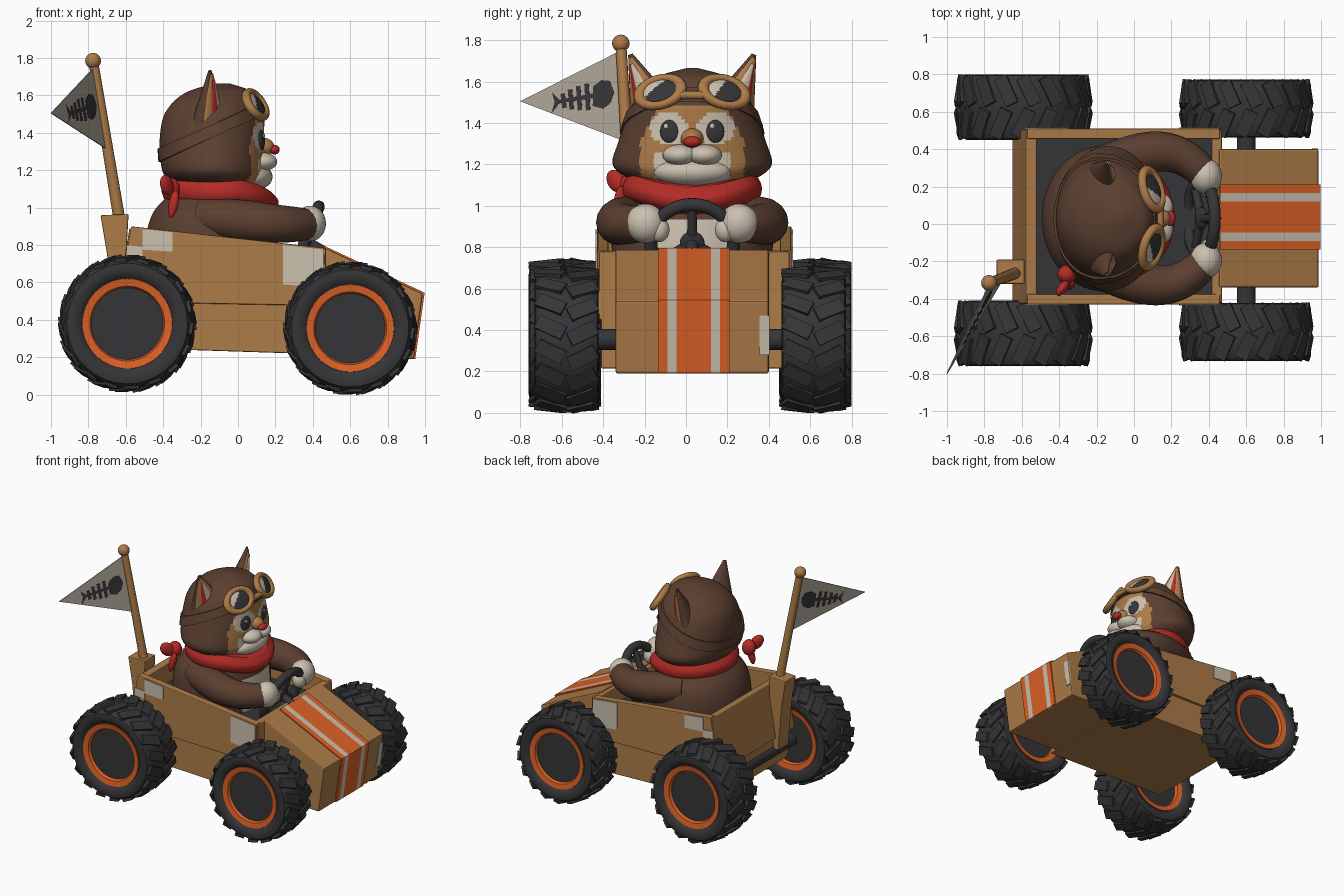
import bpy, bmesh, math
from mathutils import Matrix, Vector, Quaternion

if "Cube" in bpy.data.objects:
    bpy.data.objects.remove(bpy.data.objects["Cube"])

def mat(name, *c):
    m = bpy.data.materials.new(name)
    m.diffuse_color = (*c, 1)
    m.use_nodes = True
    m.node_tree.nodes["Principled BSDF"].inputs["Base Color"].default_value = m.diffuse_color
    return m

TAN = mat("cardboard tan", .42, .20, .065)
BROWN = mat("leather brown", .105, .05, .03)
DARK = mat("rubber dark", .036, .036, .039)
ORANGE = mat("bright orange", .72, .12, .02)
CREAM = mat("cream", .60, .53, .43)
RED = mat("scarf red", .46, .025, .02)
GREY = mat("flag grey", .42, .37, .30)
CY = .03                                   # driver centre line

def make(name, bm, mats, smooth=True, bevel=0):
    bmesh.ops.recalc_face_normals(bm, faces=bm.faces)
    me = bpy.data.meshes.new(name)
    bm.to_mesh(me); bm.free()
    ob = bpy.data.objects.new(name, me)
    bpy.context.collection.objects.link(ob)
    for m in (mats if isinstance(mats, list) else [mats]):
        me.materials.append(m)
    if bevel:
        b = ob.modifiers.new("bevel", 'BEVEL'); b.width = bevel; b.segments = 2
    if smooth:
        bpy.ops.object.select_all(action='DESELECT')
        ob.select_set(True); bpy.context.view_layer.objects.active = ob
        bpy.ops.object.shade_smooth_by_angle(angle=math.radians(40))
    return ob

def rings(name, loops, mats, rule=None, closed=False):
    """Skin a list of point loops; rule picks the material from a face centre."""
    bm = bmesh.new()
    vs = [[bm.verts.new(p) for p in l] for l in loops]
    n = len(vs[0])
    pairs = list(zip(vs, vs[1:])) + ([(vs[-1], vs[0])] if closed else [])
    for a, b in pairs:
        for i in range(n):
            j = (i + 1) % n
            f = bm.faces.new((a[i], a[j], b[j], b[i]))
            if rule: f.material_index = rule(f.calc_center_median())
    if not closed:
        bm.faces.new(vs[0]); bm.faces.new(vs[-1])
    return make(name, bm, mats)

def dense(rows, sub=6):
    """Smoothly interpolated (z, cx, rx, ry) rows."""
    out = []
    for i in range(len(rows) - 1):
        p = [Vector(rows[max(0, min(len(rows) - 1, i + k))]) for k in (-1, 0, 1, 2)]
        for s in range(sub):
            t = s / sub
            out.append(.5 * (2*p[1] + (p[2]-p[0])*t + (2*p[0]-5*p[1]+4*p[2]-p[3])*t*t
                             + (3*p[1]-p[0]-3*p[2]+p[3])*t**3))
    return out + [Vector(rows[-1])]

def ring(row, n=112, dip=0, grow=0):
    z, cx, rx, ry = row
    A = [2 * math.pi * i / n for i in range(n)]
    return [(cx + (rx+grow)*math.cos(a), CY + (ry+grow)*math.sin(a), z - dip*max(0, math.cos(a))**3) for a in A]

def prism(name, prof, y0, y1, m, bevel=.006):
    bm = bmesh.new()
    a, b = ([bm.verts.new((x, y, z)) for x, z in prof] for y in (y0, y1))
    bm.faces.new(a); bm.faces.new(b)
    for i in range(len(a)):
        j = (i + 1) % len(a)
        bm.faces.new((a[i], a[j], b[j], b[i]))
    return make(name, bm, m, False, bevel)

def frame(loc, normal, scale=(1, 1, 1)):
    q = Vector(normal).to_track_quat('Z', 'Y')
    return Matrix.LocRotScale(Vector(loc), q, Vector(scale))

def ball(name, loc, scale, m, normal=(0, 0, 1), rule=None):
    bm = bmesh.new()
    bmesh.ops.create_uvsphere(bm, u_segments=32, v_segments=20, radius=1)
    if rule:
        for f in bm.faces: f.material_index = rule(f.calc_center_median())
    M = frame(loc, normal, scale) if normal != (0, 0, 1) else Matrix.LocRotScale(Vector(loc), None, Vector(scale))
    bm.transform(M)
    return make(name, bm, m)

def rod(name, p, q, r1, r2, m, seg=24):
    p, q = Vector(p), Vector(q)
    bm = bmesh.new()
    bmesh.ops.create_cone(bm, cap_ends=True, segments=seg, radius1=r1, radius2=r2, depth=(q-p).length,
                          matrix=frame((p+q)/2, q-p))
    return make(name, bm, m)

def torus(name, M, R, r, m, n=48, k=12):
    T = 2 * math.pi
    return rings(name, [[M @ Vector(((R+r*math.cos(T*j/k))*math.cos(T*i/n), (R+r*math.cos(T*j/k))*math.sin(T*i/n),
                 r*math.sin(T*j/k))) for j in range(k)] for i in range(n)], m, closed=True)

def lathe(name, prof, c, m, n=56):
    T = 2 * math.pi / n
    return rings(name, [[(c[0]+r*math.cos(T*i), c[1]+y, c[2]+r*math.sin(T*i)) for i in range(n)] for y, r in prof], m)

# ---- wheels: tyre, tread lugs, rim, hub, bolts
TYRE = [(.125, .225), (.16, .25), (.175, .29), (.168, .322), (.135, .342), (.07, .35)]
RIM = [(.07, .002), (.07, .06), (.06, .13), (.075, .165), (.12, .19), (.148, .2), (.155, .24), (.12, .246)]
def wheel(tag, x, y, z, R, w):
    ky, kr = w / .35, R / .36
    both = lambda pr: [(a*ky, r*kr) for a, r in pr] + [(-a*ky, r*kr) for a, r in reversed(pr)]
    lathe(tag + "_tyre", both(TYRE), (x, y, z), DARK)
    lathe(tag + "_rim", both(RIM), (x, y, z), ORANGE)
    bm = bmesh.new()
    for s in (-1, 1):
        for k in range(18):
            a = 2 * math.pi * (k + (.25 if s > 0 else 0)) / 18
            bmesh.ops.create_cube(bm, size=1, matrix=Matrix.Translation((x, y, z)) @ Matrix.Rotation(a, 4, 'Y')
                @ Matrix.Translation((0, s*w*.25, R - .012)) @ Matrix.Rotation(s*.45, 4, 'Z')
                @ Matrix.Rotation(-s*.1, 4, 'X') @ Matrix.Diagonal((.07, w*.46, .02, 1)))
    make(tag + "_tread", bm, DARK, False)
    rod(tag + "_hub", (x, y - .12*ky, z), (x, y + .12*ky, z), .055, .055, CREAM)
    for k in range(4):
        dx, dz = .11*math.cos(k*math.pi/2), .11*math.sin(k*math.pi/2)
        rod(tag + "_bolt", (x+dx, y - .072*ky, z+dz), (x+dx, y + .072*ky, z+dz), .017, .017, DARK, 12)

for side, s in (("left", 1), ("right", -1)):
    wheel("rear_" + side, -.592, .02 + s*.605, .38, .36, .35)
    wheel("front_" + side, .6, .02 + s*.597, .355, .35, .31)
rod("rear_axle", (-.592, -.6, .37), (-.592, .62, .37), .05, .05, DARK)
rod("front_axle", (.6, -.6, .355), (.6, .62, .355), .05, .05, DARK)

# ---- cardboard body
prism("lower_box", [(-.63, .5), (.47, .48), (.47, .215), (-.6, .25)], -.41, .49, TAN)
prism("cockpit_lining", [(-.57, .72), (.43, .66), (.43, .45), (-.6, .45)], -.38, .46, DARK)
SIDE = [(-.57, .9), (.46, .785), (.47, .475), (-.645, .495)]
for y0 in (-.43, .455):
    prism("side_wall", SIDE, y0, y0 + .055, TAN)
prism("rear_wall", [(-.58, .89), (-.52, .885), (-.58, .49), (-.65, .49)], -.425, .505, TAN)
prism("dash_wall", [(.415, .785), (.47, .78), (.47, .45), (.415, .45)], -.42, .5, TAN)
prism("hood", [(.455, .79), (.988, .54), (.94, .19), (.45, .21)], -.34, .40, TAN, .01)

# racing stripes wrap over the hood and nose
STRIPE = [(.46, .796), (.998, .545), (.948, .192), (.93, .192), (.98, .535), (.46, .78)]
for y0, y1, m in ((-.135, -.09, ORANGE), (-.09, -.045, CREAM), (-.045, .12, ORANGE), (.12, .165, CREAM), (.165, .21, ORANGE)):
    prism("hood_stripe", STRIPE, y0, y1, m, 0)

# tape patches
for y0, y1 in ((-.436, -.43), (.51, .516)):
    prism("front_tape", [(.24, .8), (.455, .776), (.455, .57), (.24, .59)], y0, y1, CREAM, 0)
    prism("rear_tape", [(-.51, .885), (-.35, .868), (-.35, .765), (-.51, .775)], y0, y1, CREAM, 0)
    prism("corner_tape", [(-.595, .8), (-.51, .79), (-.51, .73), (-.6, .735)], y0, y1, CREAM, 0)
prism("nose_tape", [(.984, .47), (.96, .28), (.952, .28), (.976, .47)], .355, .404, CREAM, 0)

# ---- flag pole with bracket and fishbone flag
prism("pole_bracket", [(-.735, .96), (-.585, .965), (-.6, .7), (-.63, .4), (-.67, .4), (-.70, .75)], -.32, -.19, TAN)
rod("flag_pole", (-.625, -.26, .88), (-.775, -.315, 1.79), .032, .026, TAN)
ball("pole_knob", (-.775, -.315, 1.785), (.042,) * 3, TAN)
top, low, tip = Vector((-.77, -.315, 1.75)), Vector((-.698, -.29, 1.31)), Vector((-1, -.8, 1.505))
nrm = (tip - low).cross(top - low).normalized()
def plate(name, polys, t, m):
    bm = bmesh.new()
    for pts in polys:
        a, b = ([bm.verts.new(p + nrm*t*s) for p in pts] for s in (-1, 1))
        bm.faces.new(a); bm.faces.new(b)
        for i in range(len(a)):
            j = (i + 1) % len(a)
            bm.faces.new((a[i], a[j], b[j], b[i]))
    make(name, bm, m, False)
plate("flag", [[top, low, tip]], .003, GREY)
along = (tip - (top + low)/2).normalized()
up = along.cross(nrm)
up = up if up.z > 0 else -up
c0 = (top + low)/2 + up*.025
P = lambda u, v: c0 + along*u + up*(v - u*.1)
fish = [[P(.05, 0), P(.075, .06), (P(.12, .07)), P(.165, .045), P(.165, -.05), P(.11, -.07), P(.07, -.05)],
        [P(.15, .012), P(.37, .008), P(.37, -.008), P(.15, -.012)],
        [P(.34, 0), P(.39, .05), P(.375, 0), P(.39, -.05)]]
fish += [[P(u, h), P(u+.024, h), P(u+.012, -h), P(u-.012, -h)] for u, h in ((.19, .065), (.235, .06), (.28, .05), (.32, .035))]
plate("fishbone", fish, .0045, DARK)

# ---- driver torso and arms
TORSO = dense([(.5, -.15, .3, .34), (.75, -.16, .33, .385), (.88, -.16, .325, .385), (.98, -.15, .3, .36),
               (1.06, -.13, .25, .30), (1.14, -.12, .2, .24)])
rings("torso", [ring(r) for r in TORSO], [BROWN, CREAM],
      lambda c: int(c.x > .03 and abs(c.y - CY) < .16 and c.z < .93))
for s in (-1, 1):
    cu = bpy.data.curves.new("arm", 'CURVE')
    cu.dimensions = '3D'; cu.bevel_depth = 1; cu.bevel_resolution = 6; cu.use_fill_caps = True
    sp = cu.splines.new('NURBS'); sp.points.add(4)
    for p, v in zip(sp.points, ((-.2, .27, .95, .1), (.02, .35, .93, .12), (.2, .38, .91, .10), (.32, .3, .91, .095), (.39, .22, .91, .08))):
        p.co = (v[0], CY + s*v[1], v[2], 1); p.radius = v[3]
    sp.use_endpoint_u = True; sp.order_u = 4; sp.resolution_u = 10
    cu.materials.append(BROWN)
    ob = bpy.data.objects.new("arm", cu)
    bpy.context.collection.objects.link(ob)
    bpy.ops.object.select_all(action='DESELECT')
    ob.select_set(True); bpy.context.view_layer.objects.active = ob
    bpy.ops.object.convert(target='MESH')
    ball("paw", (.385, CY + s*.225, .915), (.085, .095, .095), CREAM)
    ball("thumb", (.40, CY + s*.16, .885), (.05, .05, .06), CREAM)

# steering wheel
SW = frame((.36, CY, .82), (-.93, 0, .36))
torus("steering_rim", SW, .2, .032, DARK)
for a in (90, 210, 330):
    v = Vector((.2*math.cos(math.radians(a)), .2*math.sin(math.radians(a)), 0))
    rod("steering_spoke", SW @ Vector((0, 0, 0)), SW @ v, .026, .02, DARK, 12)
ball("steering_hub", (.36, CY, .82), (.06, .06, .03), DARK, (-.93, 0, .36))
rod("steering_column", (.36, CY, .82), (.5, CY, .74), .03, .03, DARK)

# ---- scarf with knot
SCARF = dense([(1.02, -.1, .26, .30), (1.05, -.095, .3, .33), (1.10, -.095, .31, .335), (1.15, -.1, .27, .31)], 4)
rings("scarf", [ring(r, dip=.06) for r in SCARF], RED)
ball("scarf_knot", (-.36, -.27, 1.10), (.05, .05, .06), RED)
ball("scarf_tail", (-.345, -.32, 1.02), (.03, .025, .075), RED, (.2, .1, 1.0))
ball("scarf_tail", (-.38, -.34, 1.12), (.025, .045, .06), RED, (-.3, -.4, .6))

# ---- head: helmet and face share one shell
HEAD = dense([(1.09, -.12, .14, .16), (1.12, -.11, .22, .28), (1.17, -.125, .265, .365), (1.22, -.135, .275, .385),
              (1.3, -.138, .28, .36), (1.4, -.138, .278, .325), (1.5, -.128, .265, .285), (1.58, -.115, .215, .225),
              (1.63, -.095, .15, .155), (1.665, -.08, .03, .03)])
def near(z): return min(HEAD, key=lambda r: abs(r[0] - z))
def surf(y, z):
    _, cx, rx, ry = near(z)
    return cx + rx*math.sqrt(max(0, 1 - ((y-CY)/ry)**2))
def face_colour(c):
    u = abs(c.y - CY)
    width = .25 if c.z < 1.31 else .25 - (c.z - 1.31)*.5
    if c.x < -.05 or c.z > 1.48 or u > width: return 0
    eye = ((u - .115)/.09)**2 + ((c.z - 1.375)/.078)**2 < 1
    return 2 if eye or (u < .18 and c.z < 1.26) else 1
rings("head", [ring(r) for r in HEAD], [BROWN, TAN, CREAM], face_colour)

# goggle strap round the helmet
strap = []
for i in range(64):
    a = 2*math.pi*i/64
    zc = 1.41 + .13*math.cos(a)
    loop = []
    for dz, g in ((-.035, -.01), (-.035, .012), (.035, .012), (.035, -.01)):
        _, cx, rx, ry = near(zc + dz)
        loop.append((cx + (rx+g)*math.cos(a), CY + (ry+g)*math.sin(a), zc + dz))
    strap.append(loop)
rings("goggle_strap", strap, BROWN, closed=True)

# muzzle, nose, chin
ball("chin", (.075, CY, 1.165), (.11, .19, .075), CREAM)
ball("nose", (.195, CY, 1.31), (.028, .042, .026), RED)
ball("nose_bridge", (.125, CY, 1.325), (.07, .055, .05), TAN)
for s in (-1, 1):
    ball("muzzle_cheek", (.12, CY + s*.058, 1.245), (.09, .085, .052), CREAM)
    y = CY + s*.112
    ball("eye", (surf(y, 1.36), y, 1.36), (.045, .055, .014), DARK, (1, s*.3, .05))
    ball("eye_glint", (surf(y, 1.385) + .014, y - .015, 1.385), (.012, .013, .006), CREAM, (1, s*.3, .05))
    # goggles
    n = (.78, s*.3, .55)
    g = Vector((.095, CY + s*.155, 1.55))
    M = frame(g, n) @ Matrix.Rotation(-s*.25, 4, 'Z') @ Matrix.Diagonal((1.15, .85, 1, 1))
    torus("goggle_frame", M, .092, .024, TAN)
    ball("goggle_lens", g, (.1, .077, .02), [DARK, CREAM], n, lambda c: int(c.x*.8 - c.y*.5 < -.25 or c.x > .8))
    # ears with coloured insides
    base, end = Vector((-.165, CY + s*.19, 1.46)), Vector((-.15, CY + s*.30, 1.735))
    ax = (end - base).normalized()
    fr = Vector((.85, s*.5, 0)); fr = (fr - ax*fr.dot(ax)).normalized()
    sd = ax.cross(fr)
    def ear(name, off, sc, mats, rule=None):
        bm = bmesh.new()
        bmesh.ops.create_cone(bm, cap_ends=True, segments=32, radius1=1, radius2=.1, depth=1)
        for f in bm.faces:
            if rule: f.material_index = rule(f.calc_center_median())
        R = Matrix((fr, sd, ax)).transposed().to_4x4()
        bm.transform(Matrix.Translation((base+end)/2 + off) @ R @ Matrix.Diagonal((*sc, 1)))
        make(name, bm, mats)
    ear("ear", Vector(), (.07, .125, .29), BROWN)
    ear("ear_trim", fr*.012, (.064, .11, .26), TAN)
    ear("ear_inside", fr*.026 - ax*.01, (.055, .08, .22), [CREAM, RED], lambda c, s=s: int(c.y*s > .1))
rod("goggle_bridge", (.14, CY - .06, 1.535), (.14, CY + .06, 1.535), .02, .02, TAN, 12)
